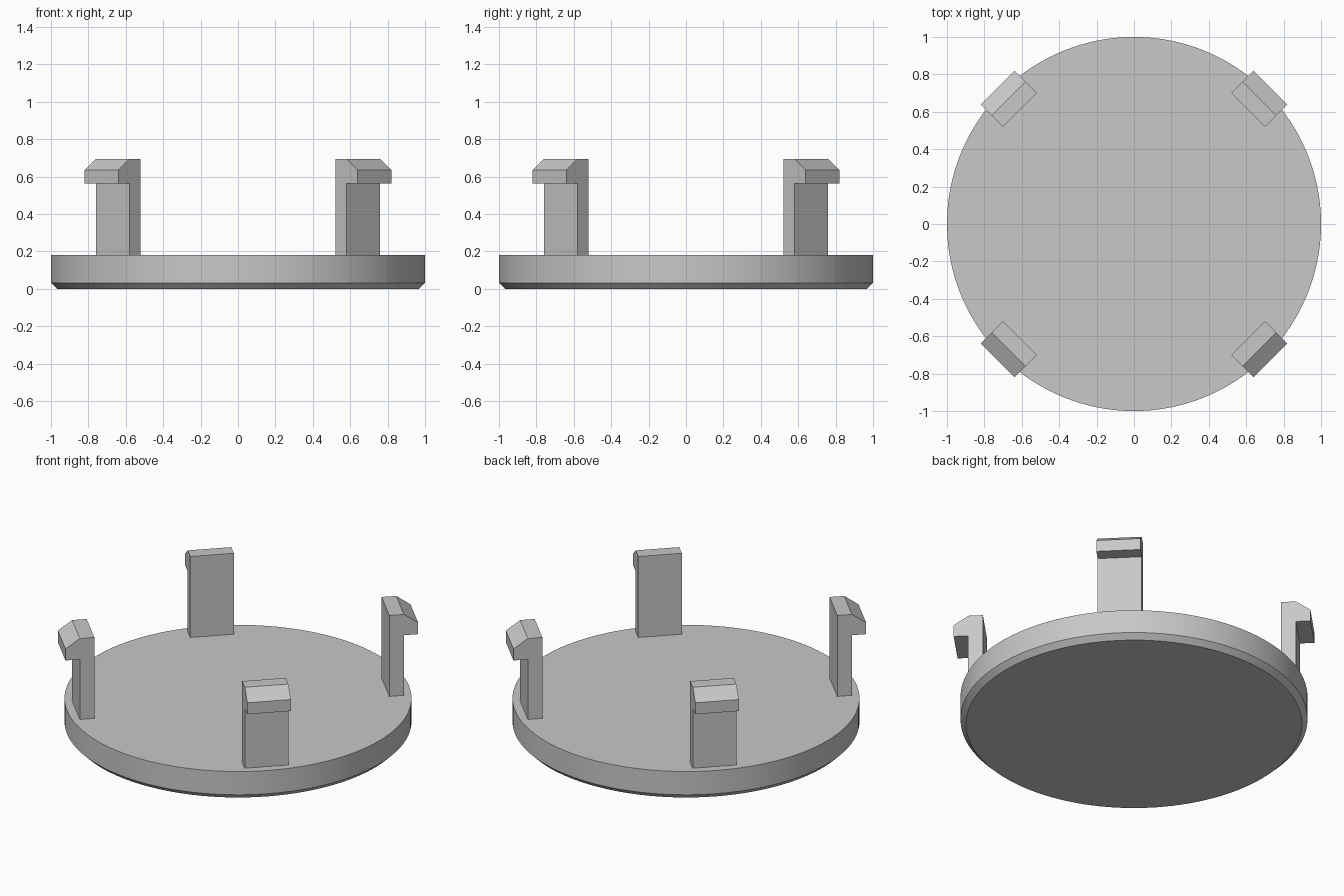
import bpy, bmesh, math
from mathutils import Matrix

cube = bpy.data.objects.get("Cube")
if cube:
    bpy.data.objects.remove(cube, do_unlink=True)

# Single plastic colour
grey = bpy.data.materials.new("grey_plastic")
grey.use_nodes = True
colour = (0.58, 0.58, 0.58, 1)
grey.diffuse_color = colour
grey.node_tree.nodes["Principled BSDF"].inputs["Base Color"].default_value = colour


def add_object(name, bm):
    bmesh.ops.recalc_face_normals(bm, faces=bm.faces)
    mesh = bpy.data.meshes.new(name)
    bm.to_mesh(mesh)
    bm.free()
    mesh.materials.append(grey)
    obj = bpy.data.objects.new(name, mesh)
    bpy.context.collection.objects.link(obj)
    return obj


# Round cap with a chamfered lower rim
HEIGHT, CHAMFER = 0.18, 0.032
bm = bmesh.new()
bmesh.ops.create_cone(bm, cap_ends=True, segments=128, radius1=1, radius2=1,
                      depth=HEIGHT, matrix=Matrix.Translation((0, 0, HEIGHT / 2)))
rim = [e for e in bm.edges if all(v.co.z < 0.01 for v in e.verts)]
bmesh.ops.bevel(bm, geom=rim, offset=CHAMFER, segments=1, affect='EDGES')
disc = add_object("cap_disc", bm)
bpy.context.view_layer.objects.active = disc
disc.select_set(True)
bpy.ops.object.shade_smooth_by_angle(angle=math.radians(30))
disc.select_set(False)

# Snap clips: hooked profile (radius, height) extruded across its width
PROFILE = [(0.863, HEIGHT), (0.948, HEIGHT), (0.948, 0.562), (1.032, 0.562),
           (1.032, 0.635), (0.948, 0.695), (0.863, 0.695)]
WIDTH = 0.255


def add_clip(name, angle):
    bm = bmesh.new()
    side = bm.faces.new([bm.verts.new((r, -WIDTH / 2, z)) for r, z in PROFILE])
    ext = bmesh.ops.extrude_face_region(bm, geom=[side])
    moved = [v for v in ext["geom"] if isinstance(v, bmesh.types.BMVert)]
    bmesh.ops.translate(bm, verts=moved, vec=(0, WIDTH, 0))
    bm.transform(Matrix.Rotation(math.radians(angle), 4, 'Z'))
    add_object(name, bm)


for name, angle in (("back_left_clip", 45), ("back_right_clip", 135),
                    ("front_right_clip", 225), ("front_left_clip", 315)):
    add_clip(name, angle)
